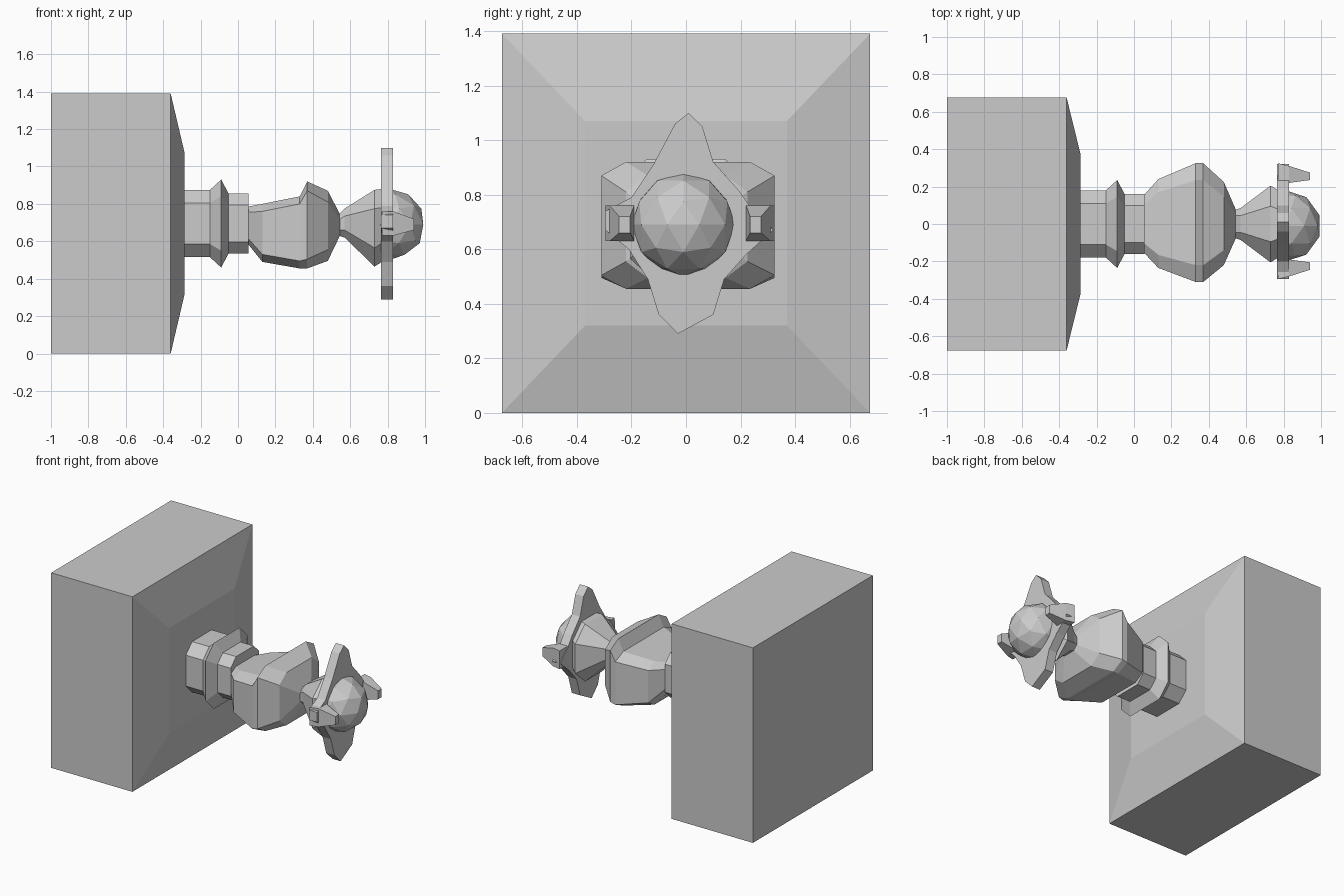
import bpy, bmesh, math

if "Cube" in bpy.data.objects:
    bpy.data.objects.remove(bpy.data.objects["Cube"])

def material(name, v):
    m = bpy.data.materials.new(name)
    m.diffuse_color = (v, v, v, 1)
    m.use_nodes = True
    m.node_tree.nodes["Principled BSDF"].inputs["Base Color"].default_value = m.diffuse_color
    return m

GREY = material("plain grey", 0.6)
CZ = 0.695  # height of the long axis

def finish(bm, name):
    bmesh.ops.recalc_face_normals(bm, faces=bm.faces)
    me = bpy.data.meshes.new(name)
    bm.to_mesh(me)
    bm.free()
    me.materials.append(GREY)
    ob = bpy.data.objects.new(name, me)
    bpy.context.collection.objects.link(ob)
    return ob

def rect(x, y0, y1, z0, z1):
    return [(x, y0, z0), (x, y1, z0), (x, y1, z1), (x, y0, z1)]

def chamfered(x, y0, y1, z0, z1, cy, cz):
    return [(x, y0 + cy, z0), (x, y1 - cy, z0), (x, y1, z0 + cz), (x, y1, z1 - cz),
            (x, y1 - cy, z1), (x, y0 + cy, z1), (x, y0, z1 - cz), (x, y0, z0 + cz)]

def loft(name, rings):
    bm = bmesh.new()
    rows = [[bm.verts.new(p) for p in r] for r in rings]
    n = len(rows[0])
    for a, b in zip(rows, rows[1:]):
        for i in range(n):
            bm.faces.new((a[i], a[(i + 1) % n], b[(i + 1) % n], b[i]))
    bm.faces.new(rows[0])
    bm.faces.new(rows[-1])
    return finish(bm, name)

# block with a shallow sloped front
loft("base_block", [rect(-1, -.675, .675, 0, 1.39), rect(-.36, -.675, .675, 0, 1.39),
                    rect(-.285, -.37, .37, .32, 1.07)])

# stem with a flared flange
loft("stem", [chamfered(x, -r, r, CZ - r, CZ + r, c, c) for x, r, c in
              [(-.30, .18, .07), (-.15, .18, .07), (-.09, .235, .09),
               (-.05, .16, .06), (.055, .16, .06)]])

# bulbous middle with a raised ridge on top
loft("bulb_body", [chamfered(*s) for s in [
    (.05, -.15, .15, .59, .785, .05, .03), (.13, -.235, .24, .49, .80, .07, .04),
    (.33, -.31, .325, .455, .84, .09, .04), (.37, -.31, .325, .455, .92, .09, .05),
    (.48, -.22, .225, .495, .87, .08, .06), (.545, -.075, .075, .63, .745, .03, .03)]])

# narrow neck widening to the back of the head
loft("neck_cup", [chamfered(*s) for s in [
    (.54, -.075, .075, .63, .745, .03, .03), (.57, -.085, .085, .62, .775, .04, .04),
    (.73, -.205, .205, .465, .875, .11, .10), (.77, -.18, .18, .49, .88, .10, .10)]])

# four pointed collar plate
STAR = [(.01, 1.10), (.06, 1.05), (.10, .92), (.19, .82), (.24, .75), (.32, .67),
        (.22, .58), (.14, .49), (.10, .36), (-.03, .29), (-.10, .36), (-.14, .49),
        (-.21, .60), (-.295, .67), (-.295, .74), (-.20, .79), (-.12, .91), (-.04, 1.06)]
loft("star_collar", [[(x, y, z) for y, z in STAR] for x in (.765, .83)])

# side points of the collar bent forwards
for name, s, out, inn in (("left_prong", -1, .295, .19), ("right_prong", 1, .325, .22)):
    loft(name, [rect(.77, s * inn, s * out, .63, .76),
                rect(.83, s * inn, s * (out - .015), .63, .76),
                rect(.94, s * (out - .09), s * (out - .05), .66, .72)])

# faceted ball at the tip
bm = bmesh.new()
bmesh.ops.create_icosphere(bm, subdivisions=2, radius=.19)
bmesh.ops.translate(bm, verts=bm.verts, vec=(.81, -.01, .69))
finish(bm, "tip_ball")
